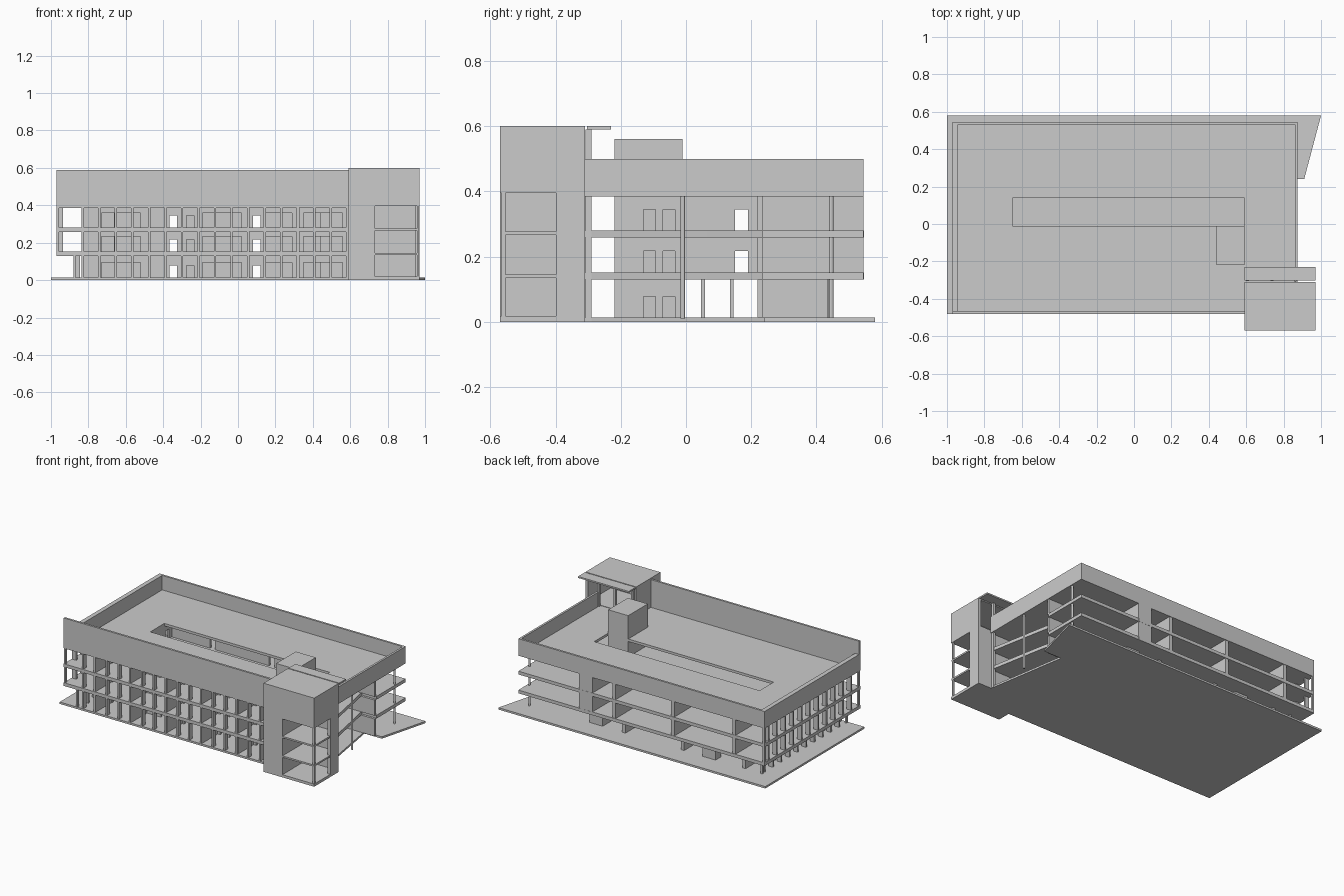
import bpy, bmesh

if "Cube" in bpy.data.objects:
    bpy.data.objects.remove(bpy.data.objects["Cube"])

def prism(name, pts, z0, z1):
    """Extruded plan outline."""
    bm = bmesh.new()
    f = bm.faces.new([bm.verts.new((x, y, z0)) for x, y in pts])
    ext = bmesh.ops.extrude_face_region(bm, geom=[f])
    for v in ext["geom"]:
        if isinstance(v, bmesh.types.BMVert):
            v.co.z = z1
    bmesh.ops.recalc_face_normals(bm, faces=bm.faces)
    me = bpy.data.meshes.new(name)
    bm.to_mesh(me)
    bm.free()
    ob = bpy.data.objects.new(name, me)
    bpy.context.collection.objects.link(ob)
    return ob

def box(name, x0, x1, y0, y1, z0, z1):
    return prism(name, [(x0, y0), (x1, y0), (x1, y1), (x0, y1)], z0, z1)

def wall(name, axis, a, b, c0, c1, z0, z1, openings=()):
    """Wall along x or y with (start, end, top) openings reaching its floor."""
    def seg(p, q, lo, hi):
        if q - p > 0.001:
            if axis == "x":
                box(name, p, q, c0, c1, lo, hi)
            else:
                box(name, c0, c1, p, q, lo, hi)
    pos = a
    for s, e, h in openings:
        seg(pos, s, z0, z1)
        seg(s, e, z0 + h, z1)
        pos = e
    seg(pos, b, z0, z1)

L, R, F, B = -0.97, 0.875, -0.48, 0.545      # building outline
AX0, AX1, AY0, AY1 = -0.65, 0.59, -0.01, 0.14  # light well
storeys = [(0.013, 0.13), (0.152, 0.258), (0.28, 0.388)]

# ground slab with slanted entrance corner
prism("ground_slab", [(-1, F), (0.59, F), (0.59, -0.31), (0.87, -0.31), (0.78, 0.24),
                      (0.91, 0.24), (1, 0.58), (-1, 0.58)], 0, 0.013)

# floor plates and roof, each in two halves around the light well
def plate(name, z0, z1, xa, xm, xb):
    m = 0.065
    prism(name + "_front", [(L, F), (0.59, F), (0.59, -0.31), (xa, -0.31), (xm, m), (AX1, m),
                            (AX1, AY0), (AX0, AY0), (AX0, m), (L, m)], z0, z1)
    prism(name + "_back", [(L, m), (AX0, m), (AX0, AY1), (AX1, AY1), (AX1, m), (xm, m),
                           (xb, 0.235), (R, 0.235), (R, B), (L, B)], z0, z1)

plate("first_floor", 0.13, 0.152, 0.87, 0.80, 0.765)
plate("second_floor", 0.258, 0.28, 0.87, 0.80, 0.765)
plate("roof", 0.385, 0.402, R, R, R)

# parapets: tall at the front, low on the other sides
t = 0.014
box("front_parapet", L, 0.59, F, F + t, 0.388, 0.59)
box("left_parapet", L, L + 0.03, F + t, B, 0.388, 0.50)
box("back_parapet", L + 0.03, R, B - t, B, 0.388, 0.50)
box("right_parapet", R - t, R, -0.31, B - t, 0.388, 0.50)

rooms = [-0.74, -0.475, -0.21, 0.055, 0.325, 0.585]
room_openings = [(-0.73, -0.52, .08), (-0.365, -0.325, .065), (-0.275, -0.235, .065),
                 (-0.19, 0.02, .08), (0.08, 0.12, .065), (0.15, 0.29, .08), (0.35, 0.56, .08)]
for i, (z0, z1) in enumerate(storeys):
    left = L if i else -0.88
    back = B if i else 0.44
    # front facade fins and room partitions
    for k in range(17):
        x = -0.83 + k * 0.0884
        box("front_fin", x - 0.006, x + 0.006, F + 0.003, F + 0.035, z0, z1)
    for x in rooms:
        box("front_partition", x - 0.006, x + 0.006, F + 0.01, -0.30, z0, z1)
    box("front_corner_post", left, left + 0.012, F + 0.003, F + 0.02, z0, z1)
    # corridor wall behind the front rooms
    wall("corridor_wall", "x", -0.83, 0.59, -0.305, -0.292, z0, z1, room_openings)
    # left facade fins
    y = -0.39
    while y < back - 0.02:
        box("left_fin", left + 0.003, left + 0.035, y - 0.006, y + 0.006, z0, z1)
        y += 0.0884
    box("left_corner_post", left, left + 0.014, back - 0.014, back, z0, z1)
    # back room wall, doors aligned with the front ones
    wall("back_room_wall", "x", -0.83, R - 0.005, 0.22, 0.235, z0, z1,
         [(-0.365, -0.325, .065), (0.08, 0.12, .065)])
    # back partitions and solid pier
    for x in (-0.74, -0.28, 0.16):
        box("back_partition", x - 0.012, x + 0.012, 0.235, back - 0.003, z0, z1)
    box("back_pier", 0.32, 0.42, 0.235, back - (0 if i else 0.005), z0, z1)
    # cross wall closing the light well on the upper floors
    if i:
        wall("cross_wall", "y", AY0, 0.22, AX0 - 0.012, AX0, z0, z1, [(0.15, 0.19, .065)])
    # stair core wall with two doors
    wall("stair_front", "y", -0.22, -0.01, 0.575, 0.59, z0, z1,
         [(-0.13, -0.093, .065), (-0.07, -0.033, .065)])
for z in (0.13, 0.258):
    box("back_pier_edge", 0.32, 0.42, B - 0.01, B + 0.001, z, z + 0.022)
box("back_ground_box", -0.53, -0.43, 0.38, 0.44, 0.013, 0.13)

# stair core shell rising above the roof
box("stair_left", 0.44, 0.452, -0.22, -0.01, 0.013, 0.55)
box("stair_side_front", 0.452, 0.59, -0.22, -0.208, 0.013, 0.55)
box("stair_side_back", 0.452, 0.59, -0.022, -0.01, 0.013, 0.55)
box("stair_head", 0.575, 0.59, -0.208, -0.022, 0.388, 0.55)
box("stair_roof", 0.44, 0.59, -0.22, -0.01, 0.55, 0.56)

# round columns on the open right side
for y in (-0.01, 0.445):
    bpy.ops.mesh.primitive_cylinder_add(vertices=12, radius=0.007, depth=0.38,
                                        location=(0.862, y, 0.2))
    bpy.context.object.name = "right_column"
box("right_front_column", 0.855, 0.87, -0.308, -0.29, 0, 0.59)
box("roof_left_column", 0.60, 0.615, -0.305, -0.29, 0.40, 0.59)
box("roof_middle_column", 0.73, 0.745, -0.305, -0.29, 0.40, 0.59)

# corner tower: L-shaped solid walls, open corner with balconies
TX0, TX1, TY0, TY1 = 0.59, 0.97, -0.57, -0.31
box("tower_base", TX0, TX1, TY0, TY1, 0, 0.018)
box("tower_front_wall", TX0, 0.732, TY0, TY0 + 0.02, 0.018, 0.40)
box("tower_left_wall", TX0, TX0 + 0.02, TY0 + 0.02, TY1, 0.018, 0.59)
box("tower_right_wall", TX1 - 0.02, TX1, -0.398, TY1, 0.018, 0.40)
box("tower_back_wall", TX0 + 0.02, TX1 - 0.02, TY1 - 0.015, TY1, 0.018, 0.40)
box("tower_inner_wall", 0.717, 0.732, TY0 + 0.02, TY1 - 0.015, 0.018, 0.40)
box("tower_corner_post", TX1 - 0.014, TX1 - 0.002, TY0 + 0.004, TY0 + 0.016, 0.018, 0.40)
for z in (0.134, 0.266):
    box("tower_balcony", 0.732, TX1 - 0.002, TY0 + 0.002, TY1 - 0.015, z, z + 0.011)
box("tower_ceiling", TX0 + 0.02, TX1, TY0, TY1, 0.395, 0.405)
box("tower_top_front", TX0, TX1, TY0, TY0 + 0.02, 0.40, 0.59)
box("tower_top_right", TX1 - 0.02, TX1, TY0 + 0.02, TY1, 0.40, 0.59)
box("tower_roof", TX0, TX1, TY0, TY1, 0.588, 0.60)
box("roof_canopy", TX0, TX1, -0.303, -0.23, 0.59, 0.60)
